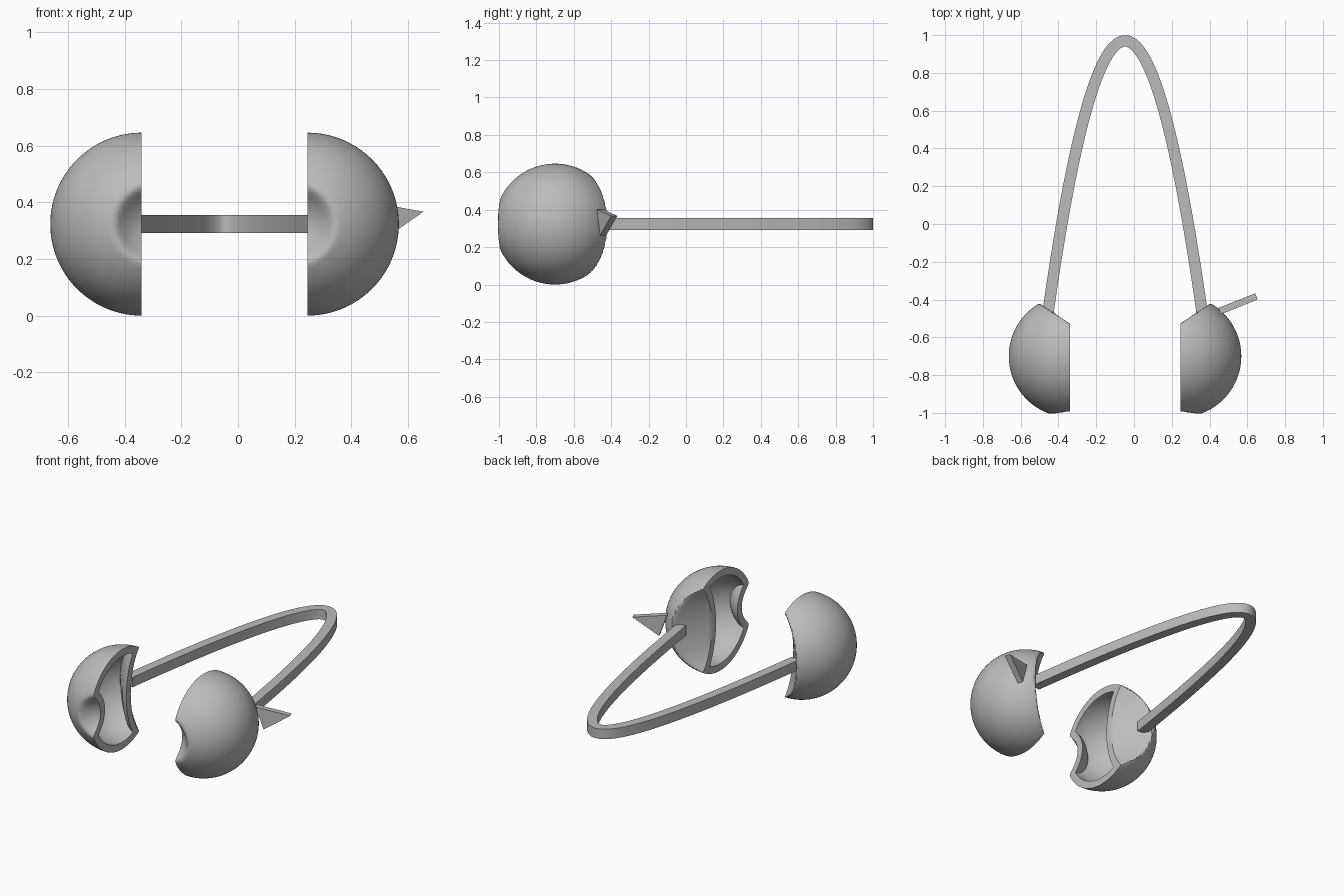
import bpy, bmesh
from math import sqrt
from mathutils import Vector

if "Cube" in bpy.data.objects:
    bpy.data.objects.remove(bpy.data.objects["Cube"])

GREY = (0.5, 0.5, 0.5, 1)
grey = bpy.data.materials.new("plain_grey")
grey.use_nodes = True
grey.diffuse_color = GREY
grey.node_tree.nodes["Principled BSDF"].inputs["Base Color"].default_value = GREY

MID_X = -0.0475          # symmetry plane of cups and band
CUP_Y, CUP_Z, CUP_R = -0.70, 0.323, 0.323


def add_object(name, bm, smooth=None):
    bmesh.ops.recalc_face_normals(bm, faces=bm.faces)
    mesh = bpy.data.meshes.new(name)
    bm.to_mesh(mesh)
    bm.free()
    mesh.materials.append(grey)
    obj = bpy.data.objects.new(name, mesh)
    bpy.context.collection.objects.link(obj)
    if smooth:
        bpy.ops.object.select_all(action='DESELECT')
        obj.select_set(True)
        bpy.context.view_layer.objects.active = obj
        bpy.ops.object.shade_smooth_by_angle(angle=smooth)
    return obj


def soft_excess(t, e=0.012):
    """Amount by which t exceeds zero, with a rounded start."""
    return 0 if t < 0 else t * t / (2 * e) if t < e else t - e / 2


def dented_hemisphere(radius):
    """Half sphere opening toward -x, pushed in at its front and back rim."""
    bm = bmesh.new()
    bmesh.ops.create_uvsphere(bm, u_segments=128, v_segments=64, radius=radius)
    bmesh.ops.delete(bm, geom=[v for v in bm.verts if v.co.z < -0.001], context='VERTS')
    for v in bm.verts:
        x, y, z = v.co.z, v.co.x, v.co.y
        back = soft_excess(y - (0.17 + 0.67 * x))
        front = soft_excess(-y - (0.29 + 0.14 * x))
        v.co = (x, y - 1.6 * back + 3.8 * front, z)
    bmesh.ops.recalc_face_normals(bm, faces=bm.faces)
    return bm


# Hollow ear cups: dented shells with a flat rim
for side, name in ((1, "left_cup"), (-1, "right_cup")):
    bm = dented_hemisphere(CUP_R)
    bm.normal_update()
    top = max(bm.verts, key=lambda v: v.co.x)
    inward = -1 if top.normal.x > 0 else 1
    rim = [e for e in bm.edges if e.is_boundary]
    inner_of = {}
    outer = list(bm.verts)
    faces = list(bm.faces)
    for v in outer:
        n = v.normal.copy()
        if v.is_boundary:
            n.x = 0
            n.normalize()
        co = v.co + n * inward * 0.045
        co.x = max(co.x, 0)
        inner_of[v] = bm.verts.new(co)
    for f in faces:
        bm.faces.new([inner_of[v] for v in reversed(f.verts)])
    for e in rim:
        a, b = e.verts
        bm.faces.new((a, b, inner_of[b], inner_of[a]))
    for v in bm.verts:
        v.co = (MID_X + side * (0.2925 + v.co.x), CUP_Y + v.co.y, CUP_Z + v.co.z)
    add_object(name, bm, 0.75)

# Headband: flat strip following a parabola, offset to both sides
APEX, END, HALF_SPAN = 0.969, -0.47, 0.408
curve = (APEX - END) / HALF_SPAN ** 2
bm = bmesh.new()
rings = []
STEPS = 96
for i in range(STEPS + 1):
    s = 2 * i / STEPS - 1
    x = HALF_SPAN * s * (0.4 + 0.6 * abs(s))
    centre = Vector((MID_X + x, APEX - curve * x * x, CUP_Z))
    normal = Vector((2 * curve * x, 1, 0)).normalized() * 0.03
    up = Vector((0, 0, 0.032))
    rings.append([bm.verts.new(centre + a * normal + b * up)
                  for a, b in ((1, 1), (1, -1), (-1, -1), (-1, 1))])
for p, q in zip(rings, rings[1:]):
    for k in range(4):
        bm.faces.new((p[k], p[k - 1], q[k - 1], q[k]))
bm.faces.new(rings[0])
bm.faces.new(rings[-1])
add_object("headband", bm, 0.6)

# Small triangular fin on the left cup
bm = bmesh.new()
fin = bm.faces.new([bm.verts.new(p) for p in
                    ((0.655, -0.40, 0.367), (0.46, -0.477, 0.402), (0.505, -0.46, 0.262))])
moved = bmesh.ops.extrude_face_region(bm, geom=[fin], use_keep_orig=True)
bmesh.ops.translate(bm, vec=(-0.013, 0.033, 0),
                    verts=[g for g in moved["geom"] if isinstance(g, bmesh.types.BMVert)])
add_object("microphone_fin", bm)
